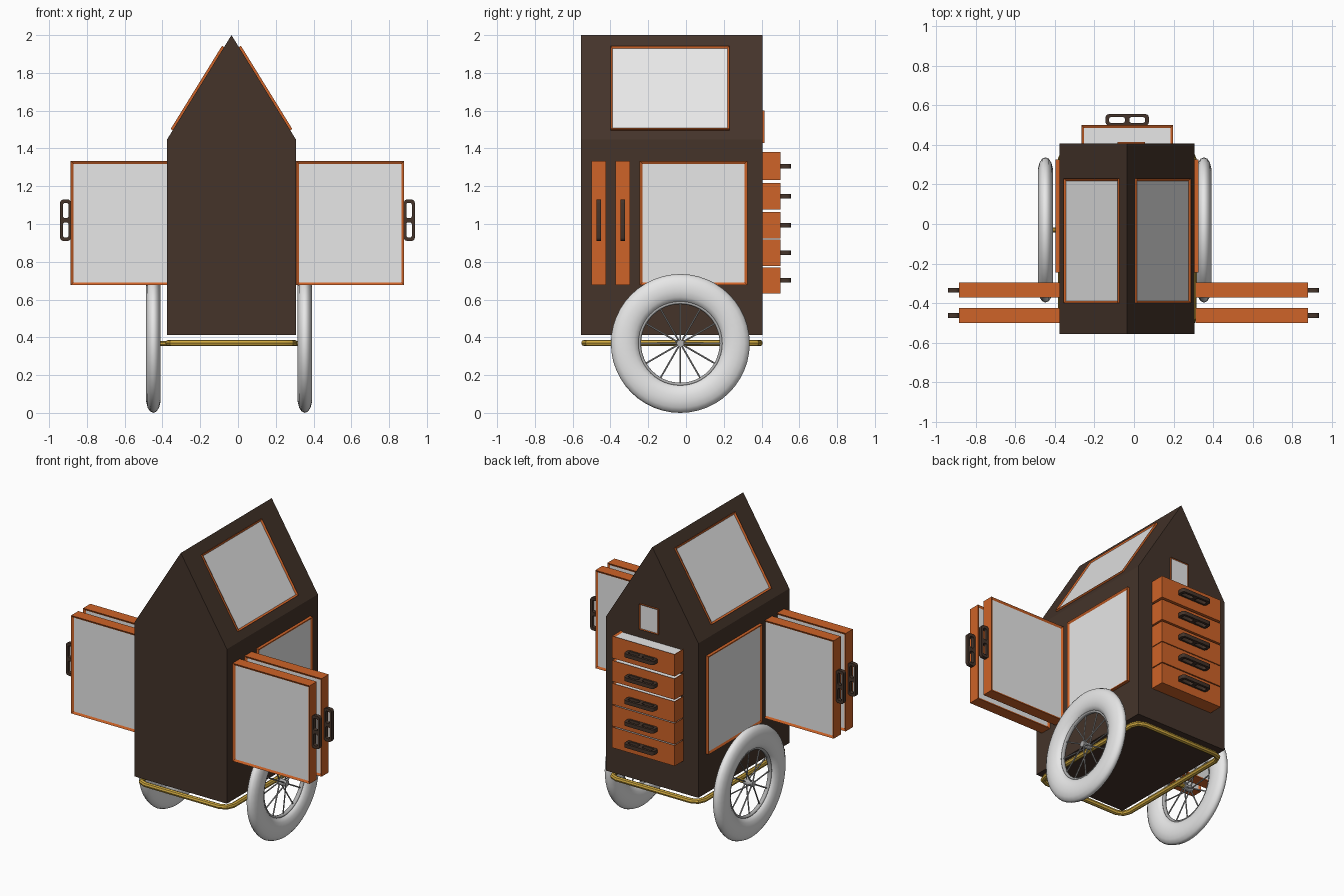
import bpy, bmesh, math
from mathutils import Matrix, Vector

if "Cube" in bpy.data.objects:
    bpy.data.objects.remove(bpy.data.objects["Cube"])

CX = -0.0345          # body centre line
Y0, Y1 = -0.556, 0.406


def mat(name, r, g, b):
    m = bpy.data.materials.new(name)
    m.diffuse_color = (r, g, b, 1)
    m.use_nodes = True
    m.node_tree.nodes["Principled BSDF"].inputs["Base Color"].default_value = m.diffuse_color
    return m


BROWN = mat("dark brown", 0.058, 0.034, 0.023)
ORANGE = mat("orange wood", 0.62, 0.125, 0.021)
PALE = mat("pale panel", 0.8, 0.8, 0.8)
GOLD = mat("gold", 0.62, 0.39, 0.05)
STEEL = mat("steel grey", 0.42, 0.42, 0.42)


def make(name, bm, mats, smooth=False):
    me = bpy.data.meshes.new(name)
    bm.to_mesh(me)
    bm.free()
    for m in mats:
        me.materials.append(m)
    ob = bpy.data.objects.new(name, me)
    bpy.context.collection.objects.link(ob)
    if smooth:
        for p in me.polygons:
            p.use_smooth = True
    return ob


def basis(x, y, loc):
    x, y = Vector(x).normalized(), Vector(y).normalized()
    m = Matrix((x, y, x.cross(y))).transposed().to_4x4()
    m.translation = loc
    return m


def panel(name, size, matrix, dirs, border=0.02, depth=0.008):
    """Orange box with recessed pale panels on the faces pointing along dirs."""
    bm = bmesh.new()
    bmesh.ops.create_cube(bm, size=1)
    bmesh.ops.scale(bm, vec=size, verts=bm.verts)
    bm.normal_update()
    picked = [f for f in bm.faces if any(f.normal.dot(Vector(d)) > 0.9 for d in dirs)]
    bmesh.ops.inset_individual(bm, faces=picked, thickness=border, depth=-depth)
    for f in picked:
        f.material_index = 1
    bm.transform(matrix)
    return make(name, bm, (ORANGE, PALE))


def to_mesh(ob):
    bpy.ops.object.select_all(action='DESELECT')
    ob.select_set(True)
    bpy.context.view_layer.objects.active = ob
    bpy.ops.object.convert(target='MESH')


def curve(name, loops, material, dims):
    cu = bpy.data.curves.new(name, 'CURVE')
    cu.dimensions = dims
    for pts in loops:
        sp = cu.splines.new('POLY')
        sp.points.add(len(pts) - 1)
        for p, (x, y) in zip(sp.points, pts):
            p.co = (x, y, 0, 1)
        sp.use_cyclic_u = True
    cu.materials.append(material)
    ob = bpy.data.objects.new(name, cu)
    bpy.context.collection.objects.link(ob)
    return ob


def round_rect(x0, y0, x1, y1, r, n=3):
    pts = []
    corners = ((x1 - r, y1 - r), (x0 + r, y1 - r), (x0 + r, y0 + r), (x1 - r, y0 + r))
    for i, (cx, cy) in enumerate(corners):
        for k in range(n + 1):
            a = math.pi / 2 * (i + k / n)
            pts.append((cx + r * math.cos(a), cy + r * math.sin(a)))
    return pts


def handle(name, matrix):
    """Flat grip with two slots; length along local x, sticks out along local y."""
    ob = curve(name, [round_rect(-0.11, -0.002, 0.11, 0.056, 0.018),
                      round_rect(-0.091, 0.012, -0.012, 0.040, 0.008),
                      round_rect(0.012, 0.012, 0.091, 0.040, 0.008)], BROWN, '2D')
    ob.data.fill_mode = 'BOTH'
    ob.data.extrude = 0.0125
    ob.matrix_world = matrix
    to_mesh(ob)


# house-shaped body
bm = bmesh.new()
prof = [(-0.3415, 0.413), (0.3415, 0.413), (0.3415, 1.447), (0, 2.0), (-0.3415, 1.447)]
face = bm.faces.new([bm.verts.new((CX + x, Y0, z)) for x, z in prof])
ext = bmesh.ops.extrude_face_region(bm, geom=[face])
bmesh.ops.translate(bm, vec=(0, Y1 - Y0, 0),
                    verts=[v for v in ext["geom"] if isinstance(v, bmesh.types.BMVert)])
bmesh.ops.recalc_face_normals(bm, faces=bm.faces)
make("body", bm, (BROWN,))

for s, side in ((1, "right"), (-1, "left")):
    # wall window and roof window
    panel(side + "_wall_window", (0.04, 0.57, 0.656),
          basis((s, 0, 0), (0, 1, 0), (CX + s * 0.3415, 0.04, 1.005)), [(1, 0, 0)])
    panel(side + "_roof_window", (0.024, 0.63, 0.518),
          basis((s * 0.553, 0, 0.3415), (0, 1, 0), (CX + s * 0.1757, -0.085, 1.717)),
          [(1, 0, 0)], 0.016)
    # tall pull-out boards with grips
    for i, y in enumerate((-0.462, -0.335)):
        panel(f"{side}_pullout_{i + 1}", (0.57, 0.076, 0.656),
              Matrix.Translation((s * 0.598 - 0.003, y, 1.005)), [(0, 1, 0), (0, -1, 0)])
        handle(f"{side}_pullout_handle_{i + 1}",
               basis((0, 0, 1), (s, 0, 0), (s * 0.883 - 0.003, y, 1.02)))

# back drawers, open at the top
for i, (z0, z1) in enumerate(((0.632, 0.771), (0.777, 0.918), (0.923, 1.064),
                              (1.076, 1.217), (1.232, 1.38))):
    panel(f"back_drawer_{i + 1}", (0.464, 0.12, z1 - z0),
          Matrix.Translation((CX, 0.44, (z0 + z1) / 2)), [(0, 0, 1)])
    handle(f"back_drawer_handle_{i + 1}",
           Matrix.Translation((CX, 0.50, (z0 + z1) / 2)))

# small back window
panel("back_window", (0.02, 0.14, 0.17),
      basis((0, 1, 0), (-1, 0, 0), (CX + 0.02, Y1, 1.515)), [(1, 0, 0)], 0.008, 0.004)

# tubular gold chassis
frame = curve("chassis_frame", [round_rect(CX - 0.333, -0.538, CX + 0.333, 0.39, 0.06, 2)],
              GOLD, '3D')
frame.data.bevel_depth = 0.017
frame.data.bevel_resolution = 2
frame.location.z = 0.37
to_mesh(frame)

# wheels
TURN = Matrix.Rotation(math.pi / 2, 4, 'Y')


def ring(name, x, major, minor, squash, nu, nv, material):
    bm = bmesh.new()
    rows = []
    for i in range(nu):
        a = 2 * math.pi * i / nu
        rows.append([])
        for j in range(nv):
            b = 2 * math.pi * j / nv
            r = major + minor * math.cos(b)
            rows[-1].append(bm.verts.new((x + minor * squash * math.sin(b),
                                          -0.03 + r * math.cos(a), 0.3675 + r * math.sin(a))))
    for i in range(nu):
        p, q = rows[i], rows[(i + 1) % nu]
        for j in range(nv):
            k = (j + 1) % nv
            bm.faces.new((p[j], q[j], q[k], p[k]))
    bmesh.ops.recalc_face_normals(bm, faces=bm.faces)
    make(name, bm, (material,), True)


def rod(bm, a, b, r, n):
    a, b = Vector(a), Vector(b)
    m = (b - a).to_track_quat('Z', 'Y').to_matrix().to_4x4()
    m.translation = (a + b) / 2
    bmesh.ops.create_cone(bm, cap_ends=True, segments=n, radius1=r, radius2=r,
                          depth=(b - a).length, matrix=m)


for s, side, x in ((1, "right", 0.354), (-1, "left", -0.448)):
    ring(side + "_tyre", x, 0.2925, 0.075, 0.52, 48, 14, PALE)
    ring(side + "_rim", x, 0.217, 0.009, 1.6, 48, 8, STEEL)
    bm = bmesh.new()
    for k in range(12):
        a = math.pi / 6 * k
        y, z = math.cos(a), math.sin(a)
        lean = 0.022 if k % 2 else -0.022
        rod(bm, (x + lean, -0.03 + y * 0.01, 0.3675 + z * 0.01),
            (x, -0.03 + y * 0.215, 0.3675 + z * 0.215), 0.0045, 6)
    rod(bm, (x - 0.032, -0.03, 0.3675), (x + 0.032, -0.03, 0.3675), 0.02, 12)
    make(side + "_spokes_and_hub", bm, (STEEL,))
    bm = bmesh.new()
    rod(bm, (x, -0.03, 0.3675), (CX + s * 0.333, -0.03, 0.3675), 0.014, 10)
    make(side + "_axle", bm, (GOLD,))

for name in ("chassis_frame",):
    bpy.ops.object.select_all(action='DESELECT')
    bpy.data.objects[name].select_set(True)
    bpy.context.view_layer.objects.active = bpy.data.objects[name]
    bpy.ops.object.shade_smooth_by_angle()
